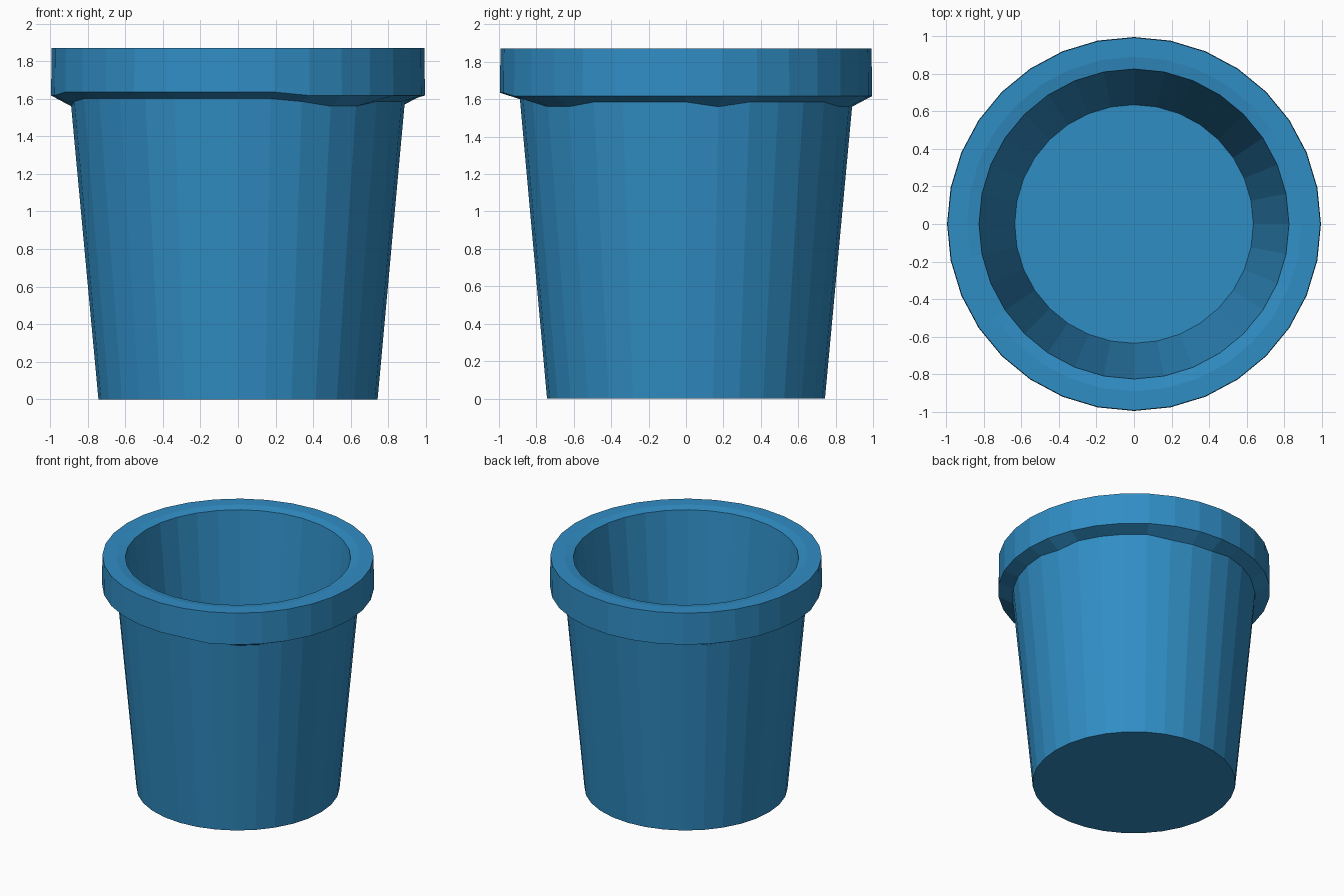
import bpy, bmesh
from math import cos, sin, tau

if "Cube" in bpy.data.objects:
    bpy.data.objects.remove(bpy.data.objects["Cube"])

SIDES = 32
DIPS = {1, 6, 7, 8, 12, 16, 20 - 4, 27, 28}   # sagging spots under the rim
RAISED = range(18, 26)                        # front stretch where the rim ends higher


def neck_z(i):
    return 1.56 if i in DIPS else 1.60 if i in RAISED else 1.585


def lip_z(i):
    return 1.635 if i in RAISED else 1.617


# Profile from the underside, up the outside, over the rim and down to the floor
profile = [
    (0.743, 0.0),
    (0.888, neck_z),
    (0.995, lip_z),
    (0.992, 1.87),
    (0.89, 1.87),
    (0.825, 1.858),
    (0.635, 0.10),
]

# Lathe the pot as one closed shell
bm = bmesh.new()
rings = []
for r, z in profile:
    rings.append([bm.verts.new((r * cos(tau * i / SIDES), r * sin(tau * i / SIDES),
                                z(i) if callable(z) else z)) for i in range(SIDES)])
for low, high in zip(rings, rings[1:]):
    for i in range(SIDES):
        j = (i + 1) % SIDES
        bm.faces.new((low[i], low[j], high[j], high[i]))

# Underside and inner floor
bm.faces.new(rings[0][::-1])
bm.faces.new(rings[-1])
bmesh.ops.recalc_face_normals(bm, faces=bm.faces)

mesh = bpy.data.meshes.new("plant_pot")
bm.to_mesh(mesh)
bm.free()
pot = bpy.data.objects.new("plant_pot", mesh)
bpy.context.collection.objects.link(pot)

# Blue finish
blue = bpy.data.materials.new("blue")
blue.diffuse_color = (0.03, 0.27, 0.56, 1)
blue.use_nodes = True
blue.node_tree.nodes["Principled BSDF"].inputs["Base Color"].default_value = blue.diffuse_color
mesh.materials.append(blue)
